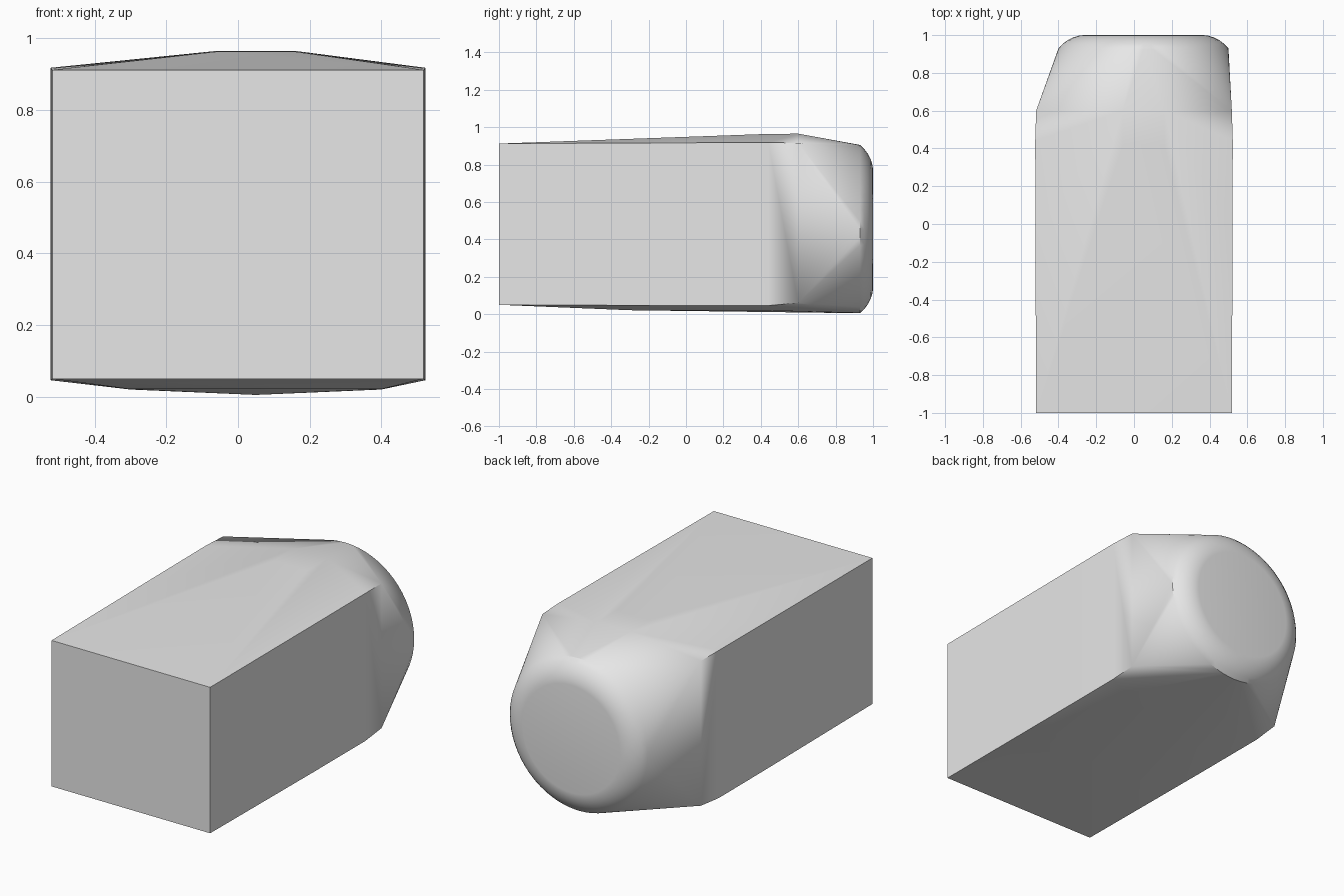
import bpy
import bmesh
from math import cos, sin, pi

cube = bpy.data.objects.get("Cube")
if cube:
    bpy.data.objects.remove(cube, do_unlink=True)

grey = bpy.data.materials.new("plain grey")
grey.use_nodes = True
colour = (0.8, 0.8, 0.8, 1)
grey.diffuse_color = colour
grey.node_tree.nodes["Principled BSDF"].inputs["Base Color"].default_value = colour

points = []

# Box sections along the body: y, half width, bottom, top
for y, half, low, high in [(-1, 0.518, 0.05, 0.912),
                           (-0.04, 0.522, 0.046, 0.916),
                           (0.44, 0.523, 0.046, 0.918),
                           (0.6, 0.518, 0.06, 0.915)]:
    points += [(side * half, y, z) for side in (-1, 1) for z in (low, high)]

# Shallow crown on top and belly below
for x in (-0.06, 0.16):
    points += [(x, 0.42, 0.963), (x, 0.6, 0.965)]
for x in (-0.3, 0.4):
    points += [(x, -0.3, 0.021), (x, 0.4, 0.02)]

# Round rear end with a rolled rim: y, radius
SIDES = 64
for y, radius in [(0.93, 0.45), (0.953, 0.428), (0.973, 0.402),
                  (0.988, 0.372), (0.997, 0.342), (1.0, 0.318)]:
    for i in range(SIDES):
        a = 2 * pi * i / SIDES
        points.append((0.05 + radius * cos(a), y, 0.455 + radius * sin(a)))

# Wrap one tight skin around the sections
bm = bmesh.new()
for p in points:
    bm.verts.new(p)
bmesh.ops.convex_hull(bm, input=bm.verts[:])
loose = [v for v in bm.verts if not v.link_faces]
bmesh.ops.delete(bm, geom=loose, context="VERTS")
bmesh.ops.recalc_face_normals(bm, faces=bm.faces[:])
mesh = bpy.data.meshes.new("hull_body")
bm.to_mesh(mesh)
bm.free()
mesh.materials.append(grey)

body = bpy.data.objects.new("hull_body", mesh)
bpy.context.collection.objects.link(body)
bpy.ops.object.select_all(action="DESELECT")
body.select_set(True)
bpy.context.view_layer.objects.active = body
bpy.ops.object.shade_smooth_by_angle(angle=pi / 6)
